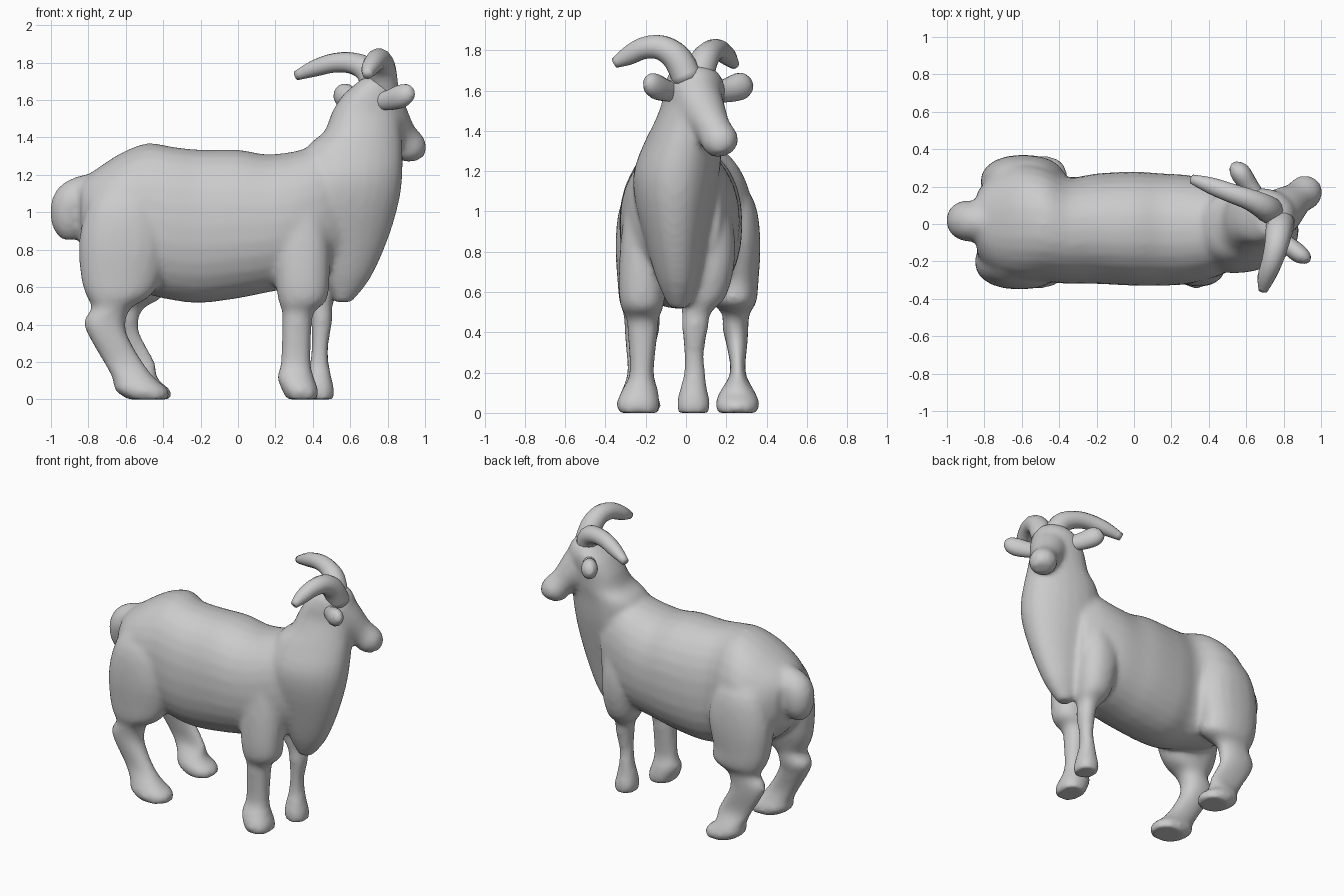
import bpy, bmesh
from math import cos, sin, pi
from mathutils import Vector


def smooth_rows(rows, steps=3):
    """Catmull-Rom interpolation between rows of numbers."""
    out = []
    for i in range(len(rows) - 1):
        quad = zip(rows[max(i - 1, 0)], rows[i], rows[i + 1],
                   rows[min(i + 2, len(rows) - 1)])
        quad = list(quad)
        for k in range(steps):
            t = k / steps
            out.append([.5 * (2 * b + (c - a) * t + (2 * a - 5 * b + 4 * c - d) * t * t
                              + (3 * b - a - 3 * c + d) * t ** 3) for a, b, c, d in quad])
    return out + [list(rows[-1])]


def skin(bm, rings):
    """Bridge closed rings of points into a capped volume."""
    vs = [[bm.verts.new(p) for p in r] for r in rings]
    n = len(vs[0])
    faces = []
    for a, b in zip(vs, vs[1:]):
        for i in range(n):
            j = (i + 1) % n
            faces.append(bm.faces.new((a[i], a[j], b[j], b[i])))
    faces.append(bm.faces.new(vs[0][::-1]))
    faces.append(bm.faces.new(vs[-1]))
    bmesh.ops.recalc_face_normals(bm, faces=faces)


def loft(bm, axis, sections, n=20, power=0.9, taper=0.0):
    """Sections are (position on axis, a0, a1, b0, b1); taper narrows the a1 end."""
    rings = []
    for t, a0, a1, b0, b1 in smooth_rows(sections):
        ring = []
        for i in range(n):
            c, s = cos(2 * pi * i / n), sin(2 * pi * i / n)
            c = abs(c) ** power * (1 if c > 0 else -1)
            s = abs(s) ** power * (1 if s > 0 else -1)
            a = (a0 + a1) / 2 + c * (a1 - a0) / 2
            b = (b0 + b1) / 2 + s * (1 - taper * c) * (b1 - b0) / 2
            ring.append((t, a, b) if axis == 'x' else (a, b, t))
        rings.append(ring)
    skin(bm, rings)


def tube(bm, pts, n=12, flat=1.0):
    """Tapered tube through (x, y, z, radius) points; sides never flip."""
    pts = smooth_rows(pts)
    rings, last = [], None
    for i, p in enumerate(pts):
        q0, q1 = pts[max(i - 1, 0)], pts[min(i + 1, len(pts) - 1)]
        d = (Vector(q1[:3]) - Vector(q0[:3])).normalized()
        side = d.cross(Vector((0, 0, 1))) if last is None else last - d * last.dot(d)
        last = side = side.normalized()
        up = side.cross(d)
        rings.append([Vector(p[:3]) + p[3] * (side * cos(2 * pi * k / n) * flat
                                              + up * sin(2 * pi * k / n))
                      for k in range(n)])
    skin(bm, rings)


def make(name, bm):
    me = bpy.data.meshes.new(name)
    bm.to_mesh(me)
    bm.free()
    ob = bpy.data.objects.new(name, me)
    bpy.context.collection.objects.link(ob)
    for f in me.polygons:
        f.use_smooth = True
    return ob


bm = bmesh.new()

# barrel of the body, rump to shoulder: x, y range, z range
loft(bm, 'x', [
    (-.84, -.16, .17, .80, 1.17), (-.76, -.26, .26, .70, 1.23),
    (-.62, -.31, .33, .60, 1.32), (-.48, -.31, .31, .56, 1.37),
    (-.35, -.32, .25, .53, 1.35), (-.20, -.32, .27, .515, 1.335),
    (.00, -.33, .28, .54, 1.335), (.15, -.33, .27, .57, 1.31),
    (.30, -.32, .26, .60, 1.325), (.45, -.28, .22, .65, 1.36),
    (.56, -.22, .17, .72, 1.30)], n=28)

# chest, neck and skull: z, x range, y range; wedge shaped to the front
loft(bm, 'z', [
    (.52, .52, .61, -.08, .01), (.65, .46, .71, -.14, .06),
    (.85, .38, .80, -.20, .10), (1.05, .33, .86, -.25, .14),
    (1.20, .33, .88, -.255, .165), (1.35, .37, .88, -.20, .175),
    (1.43, .46, .875, -.16, .18), (1.53, .50, .875, -.12, .185),
    (1.62, .555, .87, -.105, .19), (1.68, .62, .85, -.085, .165),
    (1.72, .67, .81, -.05, .12)], n=24, taper=.18)

# face turned to one side
tube(bm, [(.74, .03, 1.60, .13), (.80, .08, 1.50, .12), (.87, .135, 1.41, .09),
          (.915, .168, 1.35, .094), (.935, .18, 1.315, .08),
          (.945, .19, 1.285, .05)], n=16)

# curled tail
tube(bm, [(-.68, 0, 1.12, .09), (-.80, .01, 1.11, .095), (-.88, .015, 1.06, .11),
          (-.90, .02, .98, .105), (-.90, .02, .91, .085), (-.895, .02, .855, .045)],
     n=16)

# hind legs, the far one mirrored and a little forward
hind = [
    (1.22, -.70, -.50, -.20, -.08), (1.05, -.80, -.42, -.32, -.05),
    (.85, -.85, -.37, -.35, -.05), (.65, -.84, -.41, -.34, -.08),
    (.55, -.81, -.47, -.33, -.11), (.49, -.78, -.57, -.31, -.13),
    (.42, -.825, -.60, -.305, -.13), (.34, -.80, -.59, -.30, -.15),
    (.20, -.72, -.51, -.29, -.17), (.11, -.67, -.44, -.32, -.15),
    (.05, -.66, -.37, -.345, -.125), (0, -.59, -.37, -.335, -.135)]
loft(bm, 'z', hind)
loft(bm, 'z', [(z, x0 + .03, x1 + (.07 if .15 < z < .6 else .01),
                .02 - y1 + (.03 if .15 < z < .5 else 0),
                .02 - y0 - (.015 if .15 < z < .5 else 0))
               for z, x0, x1, y0, y1 in hind])

# near front leg under a heavy shoulder
loft(bm, 'z', [
    (1.05, .22, .46, -.30, -.10), (.85, .19, .49, -.325, -.08),
    (.65, .20, .49, -.335, -.10), (.53, .215, .475, -.325, -.11),
    (.47, .235, .41, -.295, -.135), (.40, .235, .395, -.29, -.14),
    (.20, .23, .39, -.28, -.16), (.12, .21, .405, -.315, -.14),
    (.05, .235, .43, -.345, -.13), (0, .26, .43, -.335, -.135)])

# far front leg with a wide shoulder, stepping under the chest
loft(bm, 'z', [
    (1.0, .30, .54, .0, .22), (.85, .27, .55, -.02, .245), (.70, .29, .55, -.03, .235),
    (.57, .32, .53, -.03, .195),
    (.50, .375, .505, -.02, .125), (.42, .39, .505, -.02, .11),
    (.30, .395, .485, -.01, .09), (.20, .385, .485, -.01, .095),
    (.12, .37, .50, -.03, .105), (.05, .36, .515, -.045, .12),
    (0, .37, .515, -.04, .115)])

# fuse everything into one smooth hide
body = make("goat_body", bm)
rm = body.modifiers.new("fuse", 'REMESH')
rm.mode = 'VOXEL'
rm.voxel_size = .018
rm.use_smooth_shade = True
sm = body.modifiers.new("soften", 'SMOOTH')
sm.factor = .5
sm.iterations = 8

# horns and ears
parts = {
    "near_horn": ([(.785, .01, 1.65, .075), (.775, -.04, 1.755, .072),
                   (.76, -.12, 1.812, .063), (.735, -.21, 1.81, .055),
                   (.705, -.29, 1.77, .046), (.69, -.355, 1.735, .025)], 1.0),
    "far_horn": ([(.74, .06, 1.65, .075), (.70, .09, 1.75, .07),
                  (.62, .13, 1.795, .058), (.52, .165, 1.80, .052),
                  (.41, .205, 1.77, .045), (.31, .24, 1.73, .025)], 1.0),
    "near_ear": ([(.75, -.05, 1.59, .045), (.81, -.10, 1.60, .055),
                  (.87, -.15, 1.62, .062), (.91, -.18, 1.64, .05),
                  (.925, -.2, 1.65, .025)], .8),
    "far_ear": ([(.68, .12, 1.59, .05), (.62, .20, 1.60, .06),
                 (.575, .265, 1.62, .068), (.55, .30, 1.635, .055),
                 (.54, .32, 1.645, .028)], .8),
}
for name, (pts, flat) in parts.items():
    b = bmesh.new()
    tube(b, pts, n=14, flat=flat)
    make(name, b)
